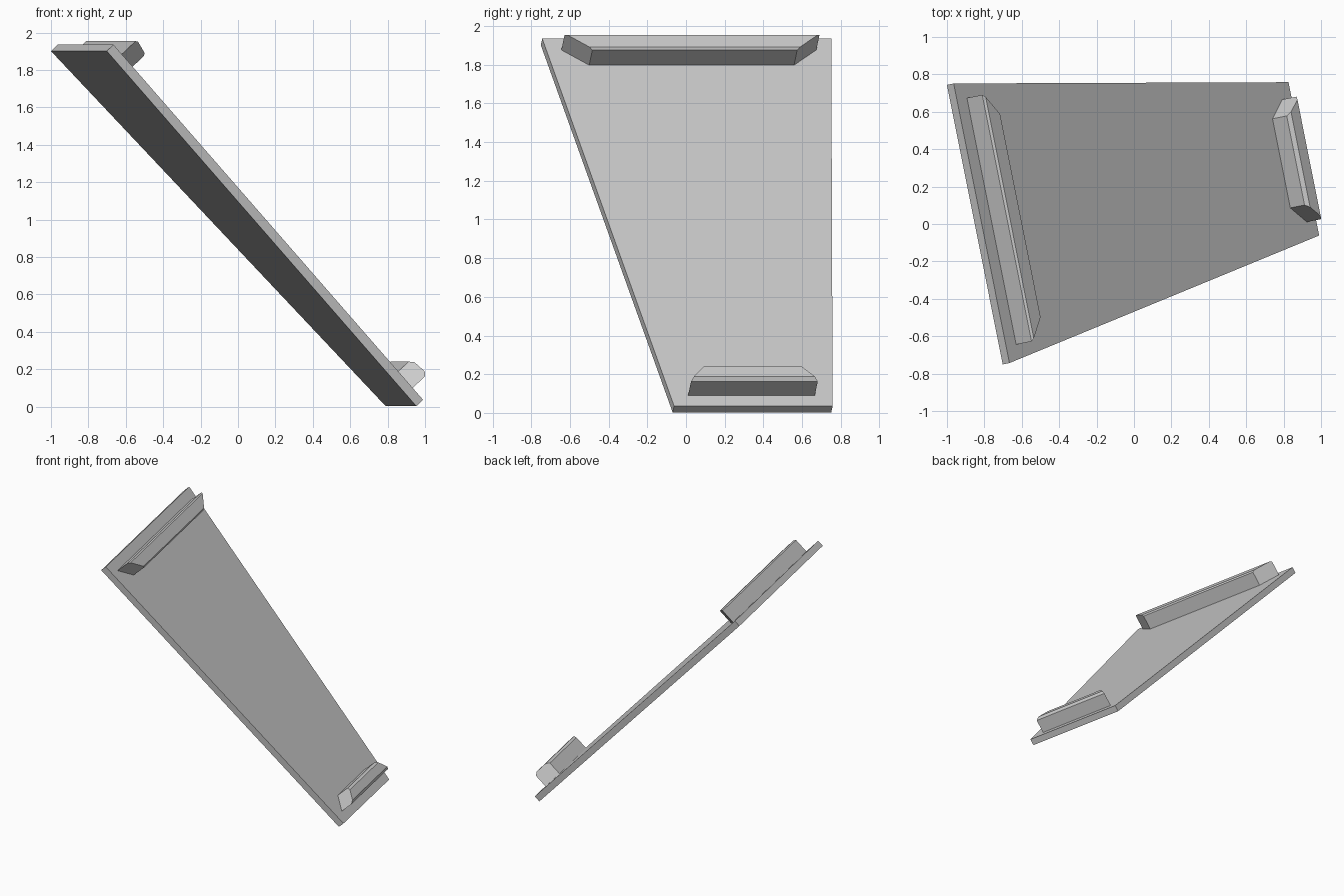
import bpy
import bmesh
from mathutils import Matrix, Vector

cube = bpy.data.objects.get("Cube")
if cube:
    bpy.data.objects.remove(cube, do_unlink=True)

# Single plain grey
grey = bpy.data.materials.new("plain_grey")
grey.use_nodes = True
grey.diffuse_color = (0.6, 0.6, 0.6, 1)
grey.node_tree.nodes["Principled BSDF"].inputs["Base Color"].default_value = grey.diffuse_color

# Sloped frame: across the panel, down the slope, and out of its upper face
across = Vector((0.196, -0.981, 0)).normalized()
down = Vector((0.666, 0.133, -0.734))
down = (down - across * down.dot(across)).normalized()
out = across.cross(down)
frame = Matrix((across, down, out)).transposed().to_4x4()
frame.translation = (-0.815, 0.004, 1.935)


def tapered_slab(name, half_top, half_low, start, end, base, height, chamfer=0):
    """Symmetric trapezoid extruded out of the panel, with chamfered long rims."""
    bm = bmesh.new()
    outline = [(-half_top, start), (half_top, start), (half_low, end), (-half_low, end)]
    face = bm.faces.new([bm.verts.new((x, y, base)) for x, y in outline])
    grown = bmesh.ops.extrude_face_region(bm, geom=[face])["geom"]
    top = [v for v in grown if isinstance(v, bmesh.types.BMVert)]
    bmesh.ops.translate(bm, verts=top, vec=(0, 0, height - base))
    if chamfer:
        rims = [e for e in bm.edges
                if all(v in top for v in e.verts)
                and abs(e.verts[0].co.y - e.verts[1].co.y) < 1e-4]
        bmesh.ops.bevel(bm, geom=rims, offset=chamfer, segments=1, affect='EDGES')
    bmesh.ops.recalc_face_normals(bm, faces=bm.faces[:])
    mesh = bpy.data.meshes.new(name)
    bm.to_mesh(mesh)
    bm.free()
    mesh.materials.append(grey)
    obj = bpy.data.objects.new(name, mesh)
    obj.matrix_world = frame
    bpy.context.collection.objects.link(obj)
    return obj


# Leaning tapered panel
tapered_slab("panel", 0.762, 0.418, 0, 2.587, -0.05, 0)
# Long rail near the wide upper end, short rail near the narrow lower end
tapered_slab("upper_rail", 0.672, 0.54, 0.08, 0.187, 0, 0.125, 0.011)
tapered_slab("lower_rail", 0.243, 0.334, 2.407, 2.513, 0, 0.125, 0.019)
